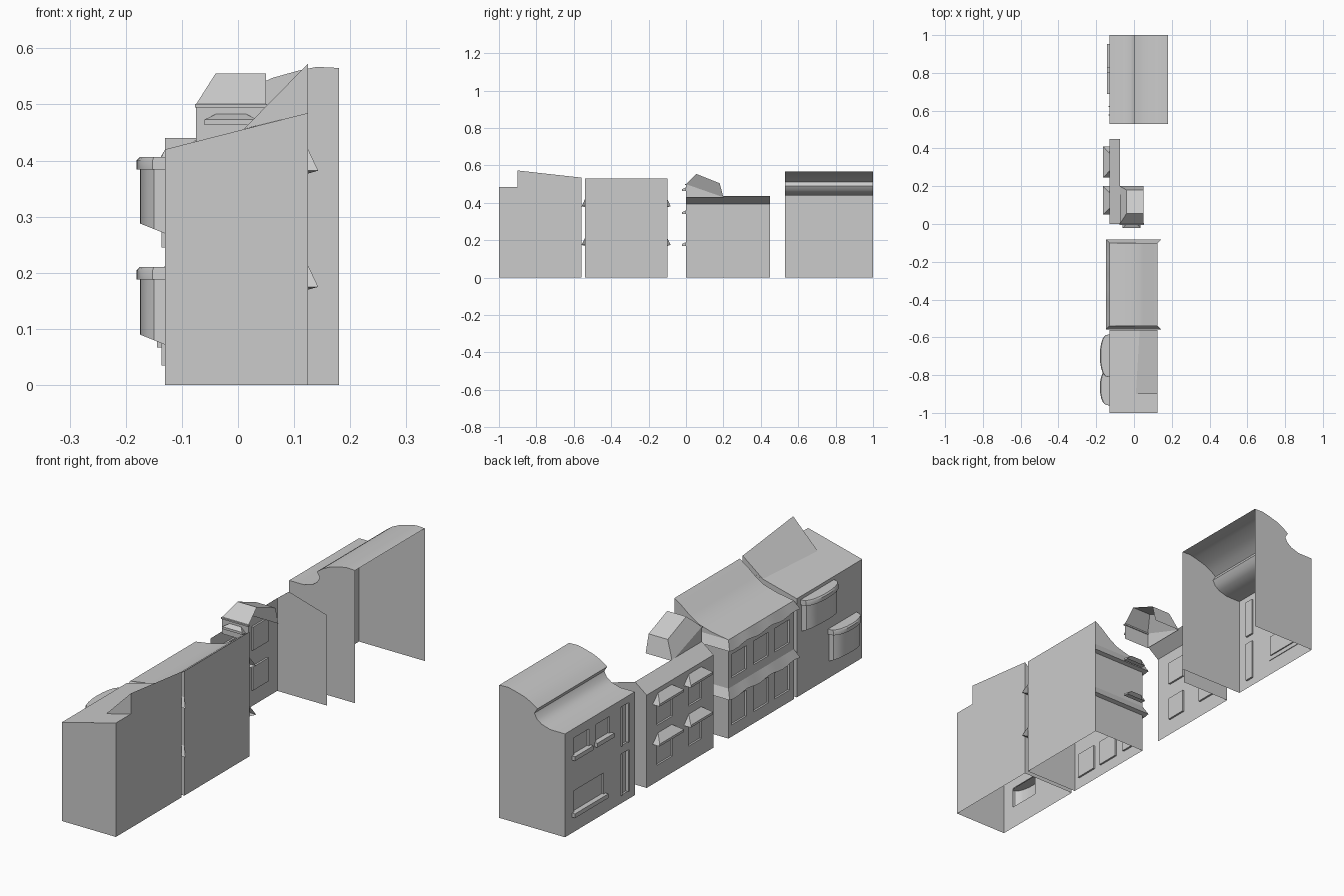
import bpy, math

if "Cube" in bpy.data.objects:
    bpy.data.objects.remove(bpy.data.objects["Cube"])


def mesh(name, verts, faces, smooth=False):
    me = bpy.data.meshes.new(name)
    me.from_pydata(verts, [], faces)
    me.update()
    ob = bpy.data.objects.new(name, me)
    bpy.context.collection.objects.link(ob)
    if smooth:
        bpy.ops.object.select_all(action='DESELECT')
        ob.select_set(True)
        bpy.context.view_layer.objects.active = ob
        bpy.ops.object.shade_smooth_by_angle(angle=math.radians(35))
    return ob


def prism(name, profile, y0, y1, skip=(), caps=True, smooth=False):
    """Extrude an (x, z) outline along y, leaving out the skipped sides."""
    n = len(profile)
    verts = [(x, y, z) for y in (y0, y1) for x, z in profile]
    faces = [(i, (i + 1) % n, n + (i + 1) % n, n + i) for i in range(n) if i not in skip]
    if caps:
        faces += [tuple(range(n))[::-1], tuple(range(n, 2 * n))]
    return mesh(name, verts, faces, smooth)


def facade(name, x, y0, y1, z1, holes, depth=0.008):
    """Street wall with rectangular openings and set-back panes (no pane if depth is 0)."""
    ys = sorted({y0, y1, *(v for h in holes for v in h[:2])})
    zs = sorted({0, z1, *(v for h in holes for v in h[2:])})
    verts, faces = [], []

    def quad(*pts):
        b = len(verts)
        verts.extend(pts)
        faces.append((b, b + 1, b + 2, b + 3))
    for a, b in zip(ys, ys[1:]):
        for c, d in zip(zs, zs[1:]):
            if not any(h[0] <= a and b <= h[1] and h[2] <= c and d <= h[3] for h in holes):
                quad((x, a, c), (x, a, d), (x, b, d), (x, b, c))
    if depth:
        for a, b, c, d in holes:
            ring = [(a, c), (a, d), (b, d), (b, c)]
            p = x + depth
            quad(*[(p, y, z) for y, z in ring])
            for (ya, za), (yb, zb) in zip(ring, ring[1:] + ring[:1]):
                quad((x, ya, za), (x, yb, zb), (p, yb, zb), (p, ya, za))
    return mesh(name, verts, faces)


def bay(name, x, y0, y1, z0, z1, out=0.045, n=10):
    """Bow window: curved shell with a sloping underside and a wider cap."""
    def arc(grow):
        h = (y1 - y0) / 2 + grow
        return [(x - (out + grow) * math.sin(math.pi * i / n) ** 0.7,
                 (y0 + y1) / 2 - h * math.cos(math.pi * i / n)) for i in range(n + 1)]
    a, c, m = arc(0), arc(0.006), n + 1
    side = [(i, i + 1, m + i + 1, m + i) for i in range(n)]
    low = [(px, py, z0 + 0.018 * (x - px) / out) for px, py in a]
    mesh(name, low + [(px, py, z1) for px, py in a], side + [tuple(range(m))], True)
    cap = [(px, py, z1 - 0.004) for px, py in c] + [(px, py, z1 + 0.012) for px, py in c]
    cap += [(x + (px - x) * 0.9, py, z1 + 0.018) for px, py in c]
    mesh(name + "_cap", cap, side + [tuple(m + k for k in f) for f in side]
         + [tuple(range(2 * m, 3 * m)), tuple(range(m))], True)


def hood(name, a0, a1, z0, z1, out, place):
    """Sloped window hood; place(along, outward, z) gives the position."""
    i = 0.22 * (a1 - a0)
    pts = [(a0, 0, z0), (a1, 0, z0), (a1 - i, 0, z1), (a0 + i, 0, z1),
           (a0, out, z0), (a1, out, z0), (a1, out, z0 + 0.01), (a0, out, z0 + 0.01)]
    mesh(name, [place(*p) for p in pts],
         [(0, 1, 5, 4), (4, 5, 6, 7), (7, 6, 2, 3), (0, 4, 7, 3), (1, 2, 6, 5)])


def box(name, x0, x1, y0, y1, z0, z1):
    prism(name, [(x0, z0), (x1, z0), (x1, z1), (x0, z1)], y0, y1)


F = -0.13  # street wall plane
B = 0.125  # rear wall plane

# House with bow windows: shell, raised shed roof, street wall
prism("bow_house_shell", [(F, 0), (B, 0), (B, 0.485), (F, 0.42)], -1, -0.56, skip=(0, 3))
mesh("bow_house_raised_roof",
     [(0.01, -0.9, 0.456), (B, -0.9, 0.485), (B, -0.9, 0.573),
      (0.03, -0.56, 0.461), (B, -0.56, 0.485), (B, -0.56, 0.535)],
     [(0, 1, 2), (3, 5, 4), (0, 2, 5, 3), (1, 4, 5, 2)])
facade("bow_house_front", F, -1, -0.56, 0.42,
       [(-0.79, -0.61, 0.29, 0.385), (-0.94, -0.80, 0.10, 0.19)], 0)
bay("upper_bow_window", F, -0.805, -0.59, 0.27, 0.388)
bay("lower_bow_window", F, -0.955, -0.775, 0.072, 0.192)

# House with swept roof
prism("swept_house_shell",
      [(F, 0), (B, 0), (B, 0.53), (0.09, 0.507), (0.05, 0.475), (0.01, 0.45), (-0.05, 0.433), (F, 0.42)],
      -0.54, -0.1, skip=(0, 7), smooth=True)
facade("swept_house_front", F, -0.54, -0.1, 0.42,
       [(y - 0.05, y + 0.05, z, z + h) for y in (-0.17, -0.32, -0.46) for z, h in ((0.25, 0.1), (0.05, 0.11))])


def skirt(name, ztop, o=0.018, n=16):
    """Flared ledge round the street side and both party walls, with a wavy lip."""
    path = [(B, -0.54, 1, -1, 0)]
    path += [(F, -0.54 + 0.44 * i / n, -1, -1 + 2 * i / n, 0.005 * math.sin(6 * math.pi * i / n))
             for i in range(n + 1)]
    path += [(B, -0.1, 1, 1, 0)]
    m = len(path)
    verts = [(x, y, ztop) for x, y, *_ in path]
    verts += [(x + o * dx, y + o * dy, ztop - 0.038 + w) for x, y, dx, dy, w in path]
    verts += [(x, y, ztop - 0.043) for x, y, *_ in path]
    faces = [(r * m + i, r * m + i + 1, (r + 1) * m + i + 1, (r + 1) * m + i)
             for r in (0, 1) for i in range(m - 1)]
    mesh(name, verts, faces, True)


skirt("upper_skirt", 0.42)
skirt("lower_skirt", 0.213)

# Narrow house: street wall, roof strip, one party wall
rows = (("upper", 0.34), ("lower", 0.17))
cols = (("left", 0.05, 0.20), ("right", 0.245, 0.41))
facade("narrow_house_front", F, 0, 0.45, 0.395,
       [(a + 0.03, b - 0.03, z - 0.1, z) for _, a, b in cols for _, z in rows])
mesh("narrow_house_roof", [(F, 0, 0.395), (-0.075, 0, 0.437), (-0.075, 0.45, 0.437), (F, 0.45, 0.395)],
     [(0, 1, 2, 3)])
mesh("narrow_house_party_wall",
     [(F, 0.45, 0), (0.105, 0.45, 0), (0.105, 0.45, 0.385), (-0.075, 0.45, 0.437), (F, 0.45, 0.395)],
     [(0, 1, 2, 3, 4)])
for r, z in rows:
    for c, a, b in cols:
        hood(f"{r}_{c}_hood", a, b, z, z + 0.036, 0.033, lambda t, o, h: (F - o, t, h))
for r, z in rows + (("attic", 0.463),):
    hood(f"{r}_side_hood", -0.06, 0.035, z, z + 0.02, 0.022, lambda t, o, h: (t, -o, h))

# Attic turret with hipped roof, open towards the rear
L, R = -0.075, 0.05
mesh("attic_roof",
     [(L, 0, 0.5), (R, 0, 0.5), (R, 0.055, 0.555), (-0.04, 0.055, 0.555),
      (-0.04, 0.18, 0.505), (R, 0.18, 0.505), (R, 0.2, 0.43), (L, 0.2, 0.43)],
     [(0, 1, 2, 3), (3, 2, 5, 4), (4, 5, 6, 7), (0, 3, 4, 7)])
mesh("attic_walls",
     [(L, 0, 0.43), (R, 0, 0.43), (R, 0, 0.5), (L, 0, 0.5), (L, 0.2, 0.43)],
     [(0, 1, 2, 3), (0, 3, 4)])
box("attic_eave", L - 0.002, R + 0.002, -0.006, 0.004, 0.495, 0.501)

# House with rolled roof, open at the rear
prism("rolled_house_shell",
      [(F, 0), (0.18, 0), (0.18, 0.565), (0.14, 0.567), (0.11, 0.561), (0.06, 0.547), (0.025, 0.53), (0, 0.512),
       (0.014, 0.49), (0.002, 0.468), (-0.02, 0.452), (-0.06, 0.44), (F, 0.44)],
      0.53, 1, skip=(0, 1, 12), smooth=True)
tall = [(0.58, 0.62, 0.245, 0.41), (0.58, 0.62, 0.035, 0.21)]
wide = [(0.70, 0.79, 0.328, 0.40), (0.84, 0.94, 0.328, 0.40), (0.74, 0.94, 0.085, 0.175)]
facade("rolled_house_front", F, 0.53, 1, 0.44, tall + wide)
for i, (a, b, z, _) in enumerate(wide):
    box(f"window_sill_{i + 1}", F - 0.014, F + 0.003, a - 0.012, b + 0.012, z - 0.018, z)
for i, (a, b, c, d) in enumerate(tall):
    for s, y in (("near", a - 0.006), ("far", b)):
        box(f"tall_window_jamb_{i + 1}_{s}", F - 0.006, F, y, y + 0.006, c, d)
